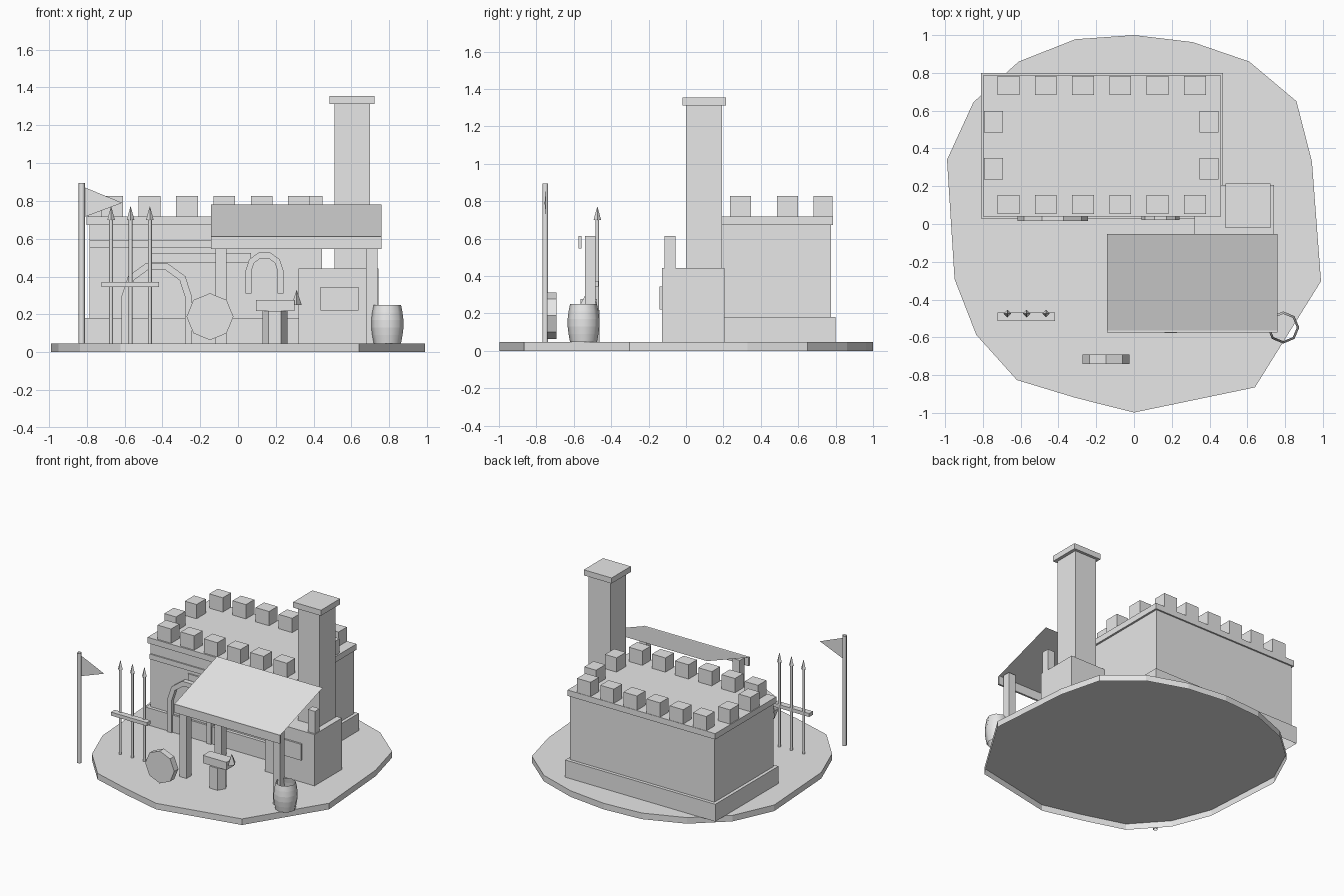
import bpy, bmesh, math

if "Cube" in bpy.data.objects:
    bpy.data.objects.remove(bpy.data.objects["Cube"])

grey = bpy.data.materials.new("stone grey")
grey.diffuse_color = (0.8, 0.8, 0.8, 1)
grey.use_nodes = True
grey.node_tree.nodes["Principled BSDF"].inputs["Base Color"].default_value = grey.diffuse_color


def mesh(name, verts, faces, fix=True):
    me = bpy.data.meshes.new(name)
    me.from_pydata(verts, [], faces)
    if fix:
        bm = bmesh.new()
        bm.from_mesh(me)
        bmesh.ops.recalc_face_normals(bm, faces=bm.faces)
        bm.to_mesh(me)
        bm.free()
    me.materials.append(grey)
    ob = bpy.data.objects.new(name, me)
    bpy.context.collection.objects.link(ob)
    return ob


def box(name, x0, x1, y0, y1, z0, z1, bottom=True, top=True):
    v = [(x, y, z) for x in (x0, x1) for y in (y0, y1) for z in (z0, z1)]
    f = [(0, 1, 3, 2), (4, 6, 7, 5), (0, 4, 5, 1), (2, 3, 7, 6)]
    if bottom:
        f.append((0, 2, 6, 4))
    if top:
        f.append((1, 5, 7, 3))
    return mesh(name, v, f, False)


def lathe(name, c, rings, n, top=True, bottom=False, sx=1, smooth=False):
    """Stack of n-sided rings (radius, z) about a vertical axis."""
    v, f = [], []
    for r, z in rings:
        for i in range(n):
            a = 2 * math.pi * i / n
            v.append((c[0] + sx * r * math.cos(a), c[1] + r * math.sin(a), z))
    for k in range(len(rings) - 1):
        for i in range(n):
            j = (i + 1) % n
            f.append((k * n + i, k * n + j, k * n + n + j, k * n + n + i))
    if bottom:
        f.append(tuple(range(n))[::-1])
    if top:
        f.append(tuple(range(len(v) - n, len(v))))
    ob = mesh(name, v, f, False)
    if smooth:  # round sides, crisp horizontal rings
        me = ob.data
        me.polygons.foreach_set("use_smooth", [True] * len(me.polygons))
        for e in me.edges:
            a, b = (me.vertices[i].co.z for i in e.vertices)
            e.use_edge_sharp = abs(a - b) < 1e-5
    return ob


def prism(name, pts, to3d, first=True):
    """Closed outline swept between two depths; to3d(p, side)."""
    n = len(pts)
    v = [to3d(p, s) for s in (0, 1) for p in pts]
    f = [tuple(range(n, 2 * n))]
    f += [(i, (i + 1) % n, n + (i + 1) % n, n + i) for i in range(n)]
    if first:
        f.append(tuple(range(n)))
    return mesh(name, v, f)


def arch(name, cx, r_out, r_in, spring, bottom, y0, y1, n):
    def curve(r):
        arc = [(cx + r * math.cos(math.pi * i / n), spring + r * math.sin(math.pi * i / n))
               for i in range(n + 1)]
        return [(cx + r, bottom)] + arc + [(cx - r, bottom)]
    o, i = curve(r_out), curve(r_in)
    m = len(o)
    v = [(x, y, z) for y in (y0, y1) for c in (o, i) for x, z in c]
    f = []
    for k in range(m - 1):
        for a, b in ((0, m), (m, 3 * m), (3 * m, 2 * m), (2 * m, 0)):
            f.append((a + k, a + k + 1, b + k + 1, b + k))
    f += [(0, m, 3 * m, 2 * m), (m - 1, 2 * m - 1, 4 * m - 1, 3 * m - 1)]
    return mesh(name, v, f)


# uneven ground slab, hollow underneath
ground = [(0, 1), (.31, .963), (.61, .86), (.86, .65), (.942, .33), (.99, -.303), (.64, -.865),
          (0, -.998), (-.31, -.92), (-.62, -.826), (-.835, -.587), (-.95, -.292), (-.99, .34),
          (-.85, .645), (-.61, .86), (-.31, .978)]
prism("ground_slab", ground, lambda p, s: (p[0], p[1], s * .047), False)

# stone building
box("plinth", -.81, .47, .03, .80, .047, .18, False)
box("walls", -.785, .445, .055, .775, .18, .675, False, False)
box("cornice", -.80, .46, .04, .787, .672, .717)
box("front_band", -.785, .445, .045, .06, .55, .59)
box("wall_beam", -.46, .07, .045, .06, .475, .525)

# battlements
spots = [(-.665 + .1975 * i, y, .0575, .051) for i in range(6) for y in (.103, .733)]
spots += [(x, y, .05, .0565) for x in (-.744, .398) for y in (.292, .542)]
for x, y, hx, hy in spots:
    box("battlement", x - hx, x + hx, y - hy, y + hy, .717, .827, False)

# arched door and window
arch("door_arch", -.43, .187, .15, .292, .047, .017, .055, 5)
door = [(-.43 + .15 * math.cos(math.pi * i / 5), .292 + .15 * math.sin(math.pi * i / 5))
        for i in range(6)] + [(-.58, .047), (-.28, .047)]
prism("door", door, lambda p, s: (p[0], .055 - .01 * s, p[1]), False)
arch("window_arch", .14, .10, .068, .432, .31, .02, .055, 5)

# forge and chimney
box("forge", .32, .742, -.128, .207, .047, .443, False)
box("forge_panel", .435, .637, -.142, -.125, .22, .345)
box("chimney", .51, .697, 0, .193, .443, 1.32, False, False)
box("chimney_cap", .485, .722, -.02, .214, 1.312, 1.355)

# awning on four posts
for x in (-.12, .677):
    for y in (-.541, -.115):
        box("awning_post", x, x + .06, y, y + .058, .047, .615, False)
mesh("awning_sheet", [(-.143, -.563, .613), (.76, -.563, .613), (.76, -.053, .78),
                      (-.143, -.053, .78)], [(0, 1, 2, 3)], False)
box("awning_fascia", -.143, .76, -.575, -.56, .547, .613)

# anvil
lathe("anvil_stump", (.195, -.52), [(.066, .047), (.066, .217)], 6)
box("anvil_body", .095, .298, -.565, -.475, .217, .277)
lathe("anvil_horn", (.31, -.52), [(.045, .25), (.001, .328)], 4, bottom=True, sx=.6)

# round shield
shield = [(-.148 + .124 * math.cos(i * math.pi / 4), .188 + .124 * math.sin(i * math.pi / 4))
          for i in range(8)]
prism("shield", shield, lambda p, s: (p[0], -.742 + .05 * s, p[1]))

# barrel, open at the top
lathe("barrel", (.79, -.548), [(.072, .047), (.08, .09), (.085, .13), (.085, .17), (.08, .21),
                               (.072, .25)], 8, top=False, smooth=True)

# spear rack
for x in (-.671, -.568, -.466):
    lathe("spear_shaft", (x, -.474), [(.01, .047), (.01, .71)], 6, top=False, smooth=True)
    lathe("spear_head", (x, -.474), [(.02, .70), (.001, .77)], 4, bottom=True)
box("spear_rack", -.723, -.417, -.514, -.469, .345, .372)

# flag
lathe("flag_pole", (-.826, -.752), [(.017, .047), (.017, .895)], 6, top=False, smooth=True)
mesh("flag", [(-.812, -.748, .715), (-.612, -.756, .79), (-.812, -.748, .872)], [(0, 1, 2)], False)
